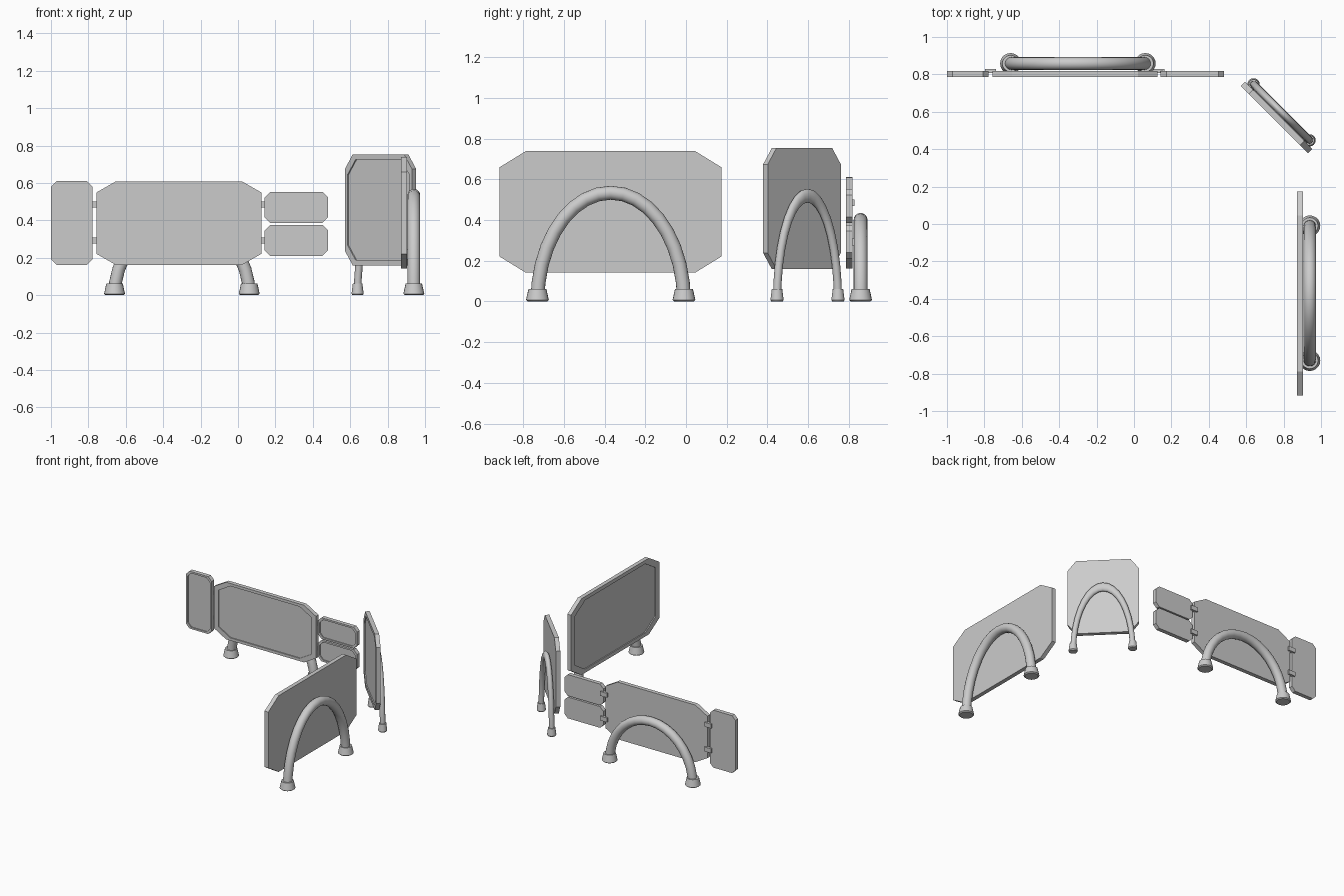
import bpy, bmesh
from math import sin, cos, pi, radians
from mathutils import Matrix, Vector

if "Cube" in bpy.data.objects:
    bpy.data.objects.remove(bpy.data.objects["Cube"])


def finish(bm, name, mat, smooth=False):
    bmesh.ops.transform(bm, matrix=mat, verts=bm.verts)
    bmesh.ops.recalc_face_normals(bm, faces=bm.faces)
    me = bpy.data.meshes.new(name)
    bm.to_mesh(me)
    bm.free()
    ob = bpy.data.objects.new(name, me)
    bpy.context.scene.collection.objects.link(ob)
    if smooth:
        bpy.context.view_layer.objects.active = ob
        ob.select_set(True)
        bpy.ops.object.shade_smooth_by_angle(angle=radians(40))
        ob.select_set(False)
    return ob


def skin(bm, rings):
    """Join equal-length point rings with quads and cap both ends."""
    vs = [[bm.verts.new(p) for p in r] for r in rings]
    n = len(vs[0])
    for a, b in zip(vs, vs[1:]):
        for i in range(n):
            j = (i + 1) % n
            bm.faces.new((a[i], a[j], b[j], b[i]))
    bm.faces.new(vs[0])
    bm.faces.new(vs[-1])


def octagon(w, h, cx, cz, y):
    pts = [(w, h - cz), (w - cx, h), (cx - w, h), (-w, h - cz),
           (-w, cz - h), (cx - w, -h), (w - cx, -h), (w, cz - h)]
    return [Vector((x, y, z)) for x, z in pts]


def place(x, y, z, deg=0):
    return Matrix.Translation((x, y, z)) @ Matrix.Rotation(radians(deg), 4, 'Z')


# Board with clipped corners and a shallow recess on its front (-y) face
def board(name, mat, w, h, chamfer, inset, t=0.032, depth=0.008):
    bm = bmesh.new()
    w, h, t = w / 2, h / 2, t / 2
    ix, iz = inset
    skin(bm, [octagon(w, h, *chamfer, t),
              octagon(w, h, *chamfer, -t),
              octagon(w - ix, h - iz, *chamfer, -t),
              octagon(w - ix, h - iz, *chamfer, depth - t)])
    return finish(bm, name, mat)


# Elliptical tube leg with two rubber feet; s shrinks its plan, not its height
def arch(name, mat, top, s=1.0, a=0.36, r=0.034, n=18, sides=16):
    mat = mat @ Matrix.Diagonal((s, s, 1, 1))
    b = top - r
    rings = []
    for k in range(n + 1):
        t = pi * k / n
        c = Vector((a * cos(t), 0, b * sin(t)))
        nrm = Vector((b * cos(t), 0, a * sin(t))).normalized()
        if k == 0 or k == n:
            c.z = 0.01
        rings.append([c + r * (nrm * cos(u) + Vector((0, sin(u), 0)))
                      for u in (2 * pi * i / sides for i in range(sides))])
    bm = bmesh.new()
    skin(bm, rings)
    finish(bm, name + "_tube", mat, True)
    for side, label in ((-1, "left"), (1, "right")):
        bm = bmesh.new()
        skin(bm, [[Vector((side * a + q * cos(u), q * sin(u), z))
                   for u in (2 * pi * i / 20 for i in range(20))]
                  for q, z in ((0.048, 0), (0.056, 0.007), (0.044, 0.062))])
        finish(bm, f"{name}_{label}_foot", mat, True)


def box(name, x, y, z, sx, sy, sz):
    bm = bmesh.new()
    bmesh.ops.create_cube(bm, size=1)
    finish(bm, name, Matrix.Translation((x, y, z)) @ Matrix.Diagonal((sx, sy, sz, 1)))


# Three main boards: name, board centre, turn, size, arch centre, arch top, plan scale
mains = [
    ("back_board", (-0.316, 0.801, 0.385), 0, (0.882, 0.447), (-0.30, 0.858), 0.435, 1.0),
    ("side_board", (0.888, -0.371, 0.44), -90, (1.092, 0.596), (0.94, -0.37), 0.568, 1.0),
    ("corner_board", (0.762, 0.57, 0.456), -45, (0.508, 0.594), (0.789, 0.597), 0.554, 0.588),
]
for name, c, deg, (w, h), (ax, ay), top, s in mains:
    board(name, place(*c, deg), w, h, (0.118 * w, 0.133 * h), (0.042 * w, 0.048 * h))
    arch(name + "_arch", place(ax, ay, 0, deg), top, s)

# Hinged wings beside the back board
wings = [("left_wing", -0.889, 0.386, 0.222, 0.449),
         ("upper_right_wing", 0.312, 0.469, 0.339, 0.166),
         ("lower_right_wing", 0.312, 0.293, 0.339, 0.166)]
for name, x, z, w, h in wings:
    board(name, place(x, 0.801, z), w, h, (0.03, 0.03), (0.015, 0.013))

# Hinge straps across the gaps, each with a tab joining the board edges
for label, x, gap in (("left", -0.768, 0.026), ("right", 0.134, 0.022)):
    for z in (0.292, 0.485):
        box(f"{label}_hinge_strap", x, 0.822, z, 0.058, 0.014, 0.034)
        box(f"{label}_hinge_tab", x, 0.812, z, gap, 0.012, 0.034)
